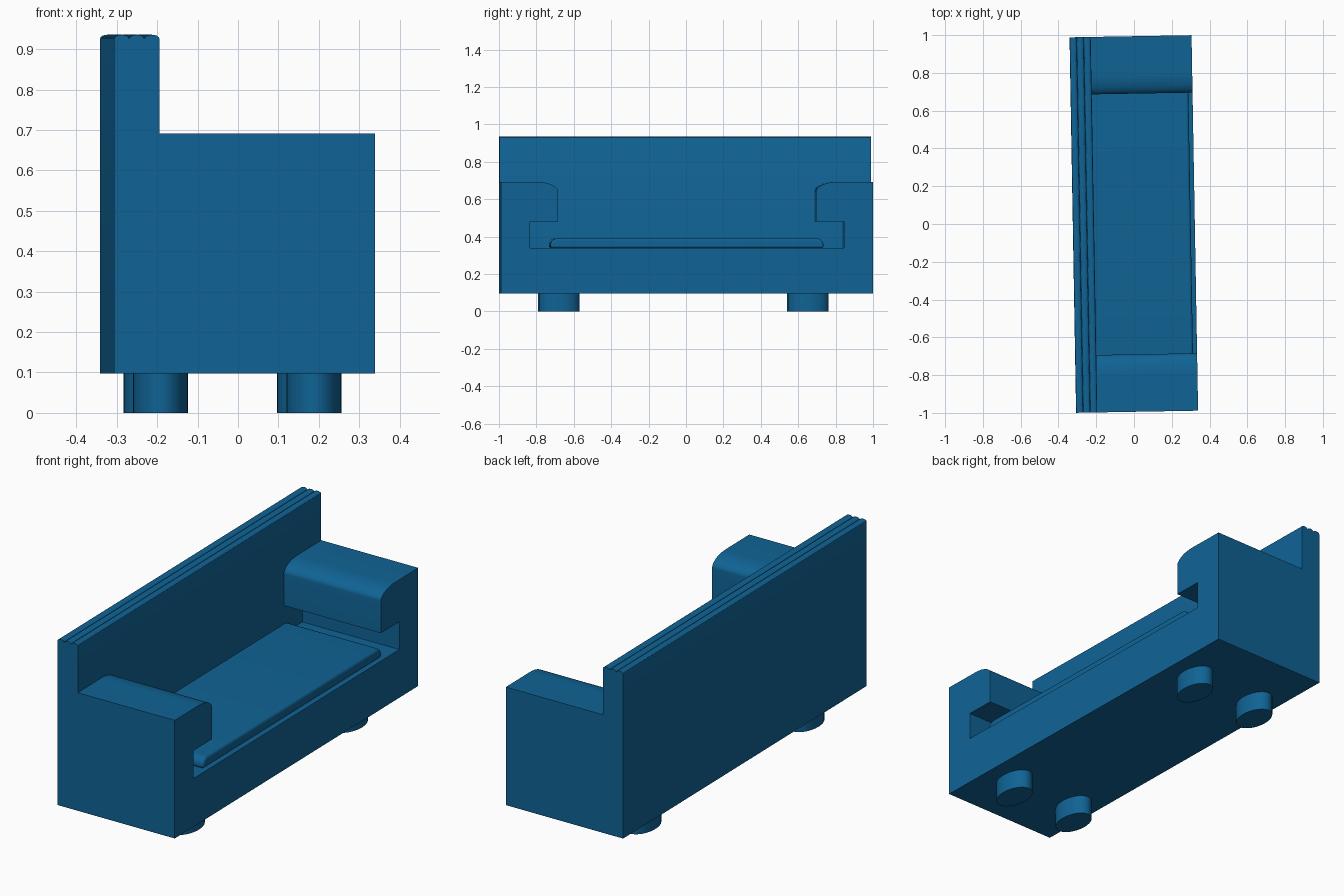
import bpy, bmesh, math
from mathutils import Matrix

if "Cube" in bpy.data.objects:
    bpy.data.objects.remove(bpy.data.objects["Cube"])

TILT = Matrix.Rotation(math.radians(1.0), 4, 'Z')   # whole sofa is turned slightly
HALF = 0.994                                        # half length along y

blue = bpy.data.materials.new("deep blue")
blue.diffuse_color = (0.005, 0.125, 0.30, 1)
blue.use_nodes = True
blue.node_tree.nodes["Principled BSDF"].inputs["Base Color"].default_value = blue.diffuse_color


def finish(name, bm, smooth=True):
    bmesh.ops.recalc_face_normals(bm, faces=bm.faces[:])
    bm.transform(TILT)
    me = bpy.data.meshes.new(name)
    bm.to_mesh(me)
    bm.free()
    ob = bpy.data.objects.new(name, me)
    bpy.context.collection.objects.link(ob)
    me.materials.append(blue)
    if smooth:
        bpy.ops.object.select_all(action='DESELECT')
        ob.select_set(True)
        bpy.context.view_layer.objects.active = ob
        bpy.ops.object.shade_smooth_by_angle(angle=math.radians(30))
    return ob


def extrude(name, points, move):
    bm = bmesh.new()
    face = bm.faces.new([bm.verts.new(p) for p in points])
    new = bmesh.ops.extrude_face_region(bm, geom=[face])
    verts = [v for v in new['geom'] if isinstance(v, bmesh.types.BMVert)]
    bmesh.ops.translate(bm, verts=verts, vec=move)
    return finish(name, bm)


def arc(cx, cz, rx, rz, a0, a1, n):
    return [(cx + rx * math.cos(math.radians(a0 + (a1 - a0) * i / n)),
             cz + rz * math.sin(math.radians(a0 + (a1 - a0) * i / n))) for i in range(n + 1)]


# base with overhanging, rounded arms: one mirrored side profile run along x
X0, X1 = -0.217, 0.322
side = [(0.84, 0.34), (0.84, 0.48), (0.69, 0.48)]
side += arc(0.80, 0.64, 0.11, 0.052, 180, 90, 12)
side += [(HALF, 0.692), (HALF, 0.097)]
profile = side + [(-y, z) for y, z in reversed(side)]
extrude("base_and_arms", [(X0, y, z) for y, z in profile], (X1 - X0, 0, 0))

# backrest with three rounded ridges along its top
B0, B1 = -0.324, -0.212
w = (B1 - B0) / 3
outline = [(B1, 0.097), (B0, 0.097)]
for i in range(3):
    bump = arc(B0 + w * (i + 0.5), 0.926, w / 2, 0.010, 180, 0, 8)
    outline += bump if i == 0 else bump[1:]
extrude("backrest", [(x, -HALF, z) for x, z in outline], (0, 2 * HALF, 0))

# thin seat cushion with rounded upper edges
C = (-0.215, 0.300, 0.73)
pad = [(C[2], 0.338)] + arc(C[2] - 0.04, 0.355, 0.04, 0.036, 0, 90, 8)
pad += [(-y, z) for y, z in reversed(pad)]
cushion = extrude("seat_cushion", [(C[0], y, z) for y, z in pad], (C[1] - C[0], 0, 0))
bev = cushion.modifiers.new("front edge", 'BEVEL')
bev.width, bev.segments = 0.012, 3
bev.limit_method, bev.angle_limit = 'ANGLE', math.radians(50)

# four oval feet
for label, x in (("back", -0.204), ("front", 0.176)):
    for end, y in (("left", -0.68), ("right", 0.652)):
        bm = bmesh.new()
        bmesh.ops.create_cone(bm, cap_ends=True, segments=32, radius1=1, radius2=1, depth=1)
        bm.transform(Matrix.Translation((x, y, 0.051)) @ Matrix.Diagonal((0.068, 0.108, 0.102, 1)))
        finish(f"{label}_{end}_foot", bm)
